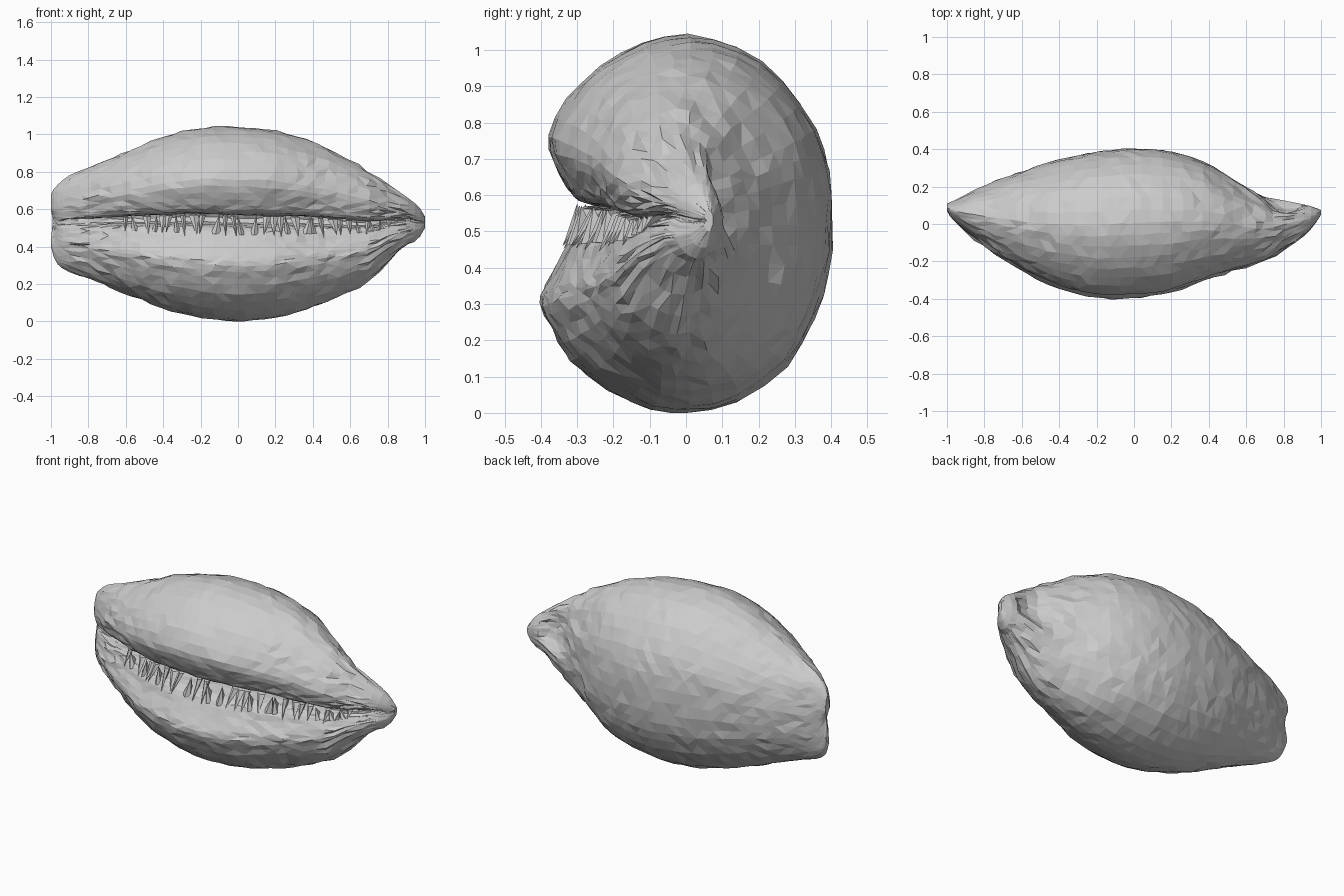
import bpy, bmesh, math, random
from mathutils import Vector

if "Cube" in bpy.data.objects:
    bpy.data.objects.remove(bpy.data.objects["Cube"])

random.seed(4)

# Stations along the shell: x, top z, bottom z, back y, front y
STATIONS = [
    (-1.00, .68, .40, .11, .07), (-.97, .725, .31, .125, .02),
    (-.90, .78, .265, .155, -.04), (-.80, .82, .23, .205, -.12),
    (-.60, .905, .15, .28, -.25), (-.40, .985, .07, .345, -.345),
    (-.20, 1.035, .02, .385, -.395), (0, 1.04, .0, .405, -.395),
    (.20, 1.02, .02, .385, -.365), (.40, .96, .075, .32, -.295),
    (.60, .86, .16, .195, -.23), (.70, .80, .22, .15, -.195),
    (.80, .73, .32, .13, -.14), (.90, .665, .41, .11, -.07),
    (.96, .62, .435, .09, -.01), (1.0, .56, .50, .075, .05)]

# Kidney-shaped cross-section (depth, height), both from -1 to 1
SECTION = [
    (1, 0), (.97, .29), (.88, .5), (.65, .76), (.35, .93), (0, 1),
    (-.3, .955), (-.6, .83), (-.82, .66), (-.95, .46), (-.91, .32),
    (-.82, .19), (-.73, .12), (-.52, .09), (-.3, .1),
    (-.3, .01), (-.5, -.01), (-.68, -.03), (-.79, -.08), (-.87, -.2),
    (-.97, -.34), (-1, -.43), (-.93, -.56), (-.8, -.72), (-.55, -.88),
    (-.25, -.98), (0, -1), (.35, -.94), (.68, -.75), (.88, -.5), (.97, -.27)]


def spline(p0, p1, p2, p3, t):
    return tuple(.5 * (2*b + (c-a)*t + (2*a-5*b+4*c-d)*t*t + (3*b-a-3*c+d)*t**3)
                 for a, b, c, d in zip(p0, p1, p2, p3))


def resample_loop(points, n):
    m = len(points)
    return [spline(points[i-1], points[i], points[(i+1) % m], points[(i+2) % m], k/n)
            for i in range(m) for k in range(n)]


# Smooth the station table
last = len(STATIONS) - 1
DENSE = [spline(STATIONS[max(i-1, 0)], STATIONS[i], STATIONS[i+1],
                STATIONS[min(i+2, last)], k/5) for i in range(last) for k in range(5)]
DENSE.append(STATIONS[-1])


def station(x):
    for a, b in zip(DENSE, DENSE[1:]):
        if x <= b[0] + 1e-6:
            t = (x - a[0]) / (b[0] - a[0])
            return [p + (q - p)*t for p, q in zip(a, b)]


def place(x, v, w):
    _, top, bot, back, front = station(x)
    # the slit becomes a shallow open canal toward both ends
    fade = min(1, max(0, (abs(x) - .62) / .25))
    if v < 0 and abs(w) < .15:
        v += (min(v, -.55) - v) * fade
    p = Vector((x, (back+front)/2 + v*(back-front)/2, (top+bot)/2 + w*(top-bot)/2))
    # hollow the back of the flat tip, just behind the shoulder
    if v > 0 and x > .68:
        p.y -= .07 * v * max(0, 1 - ((w - .35)/.6)**2) * max(0, 1 - ((x - .8)/.12)**2)
    return p


def make_object(name, bm):
    mesh = bpy.data.meshes.new(name)
    bm.to_mesh(mesh)
    bm.free()
    ob = bpy.data.objects.new(name, mesh)
    bpy.context.collection.objects.link(ob)
    return ob


# Shell body: lofted rings with slight surface irregularity
profile = resample_loop(SECTION, 2)
xs = [-1, -.985, -.965, -.94] + [-.9 + i*.055 for i in range(33)] + [.91, .945, .975, 1]
bm = bmesh.new()
rings = []
for x in xs:
    ring = []
    for v, w in profile:
        p = place(x, v, w)
        amount = .006 if abs(x) < .94 else .002
        shift = amount * 2 if abs(x) < .9 else 0
        p += Vector((random.uniform(-shift, shift), random.uniform(-amount, amount) * .7,
                     random.uniform(-amount, amount) * .7))
        p.z = max(p.z, 0)
        if x < -.93:      # notch in the blunt end
            p.x += .022 * max(0, 1 - ((w + .2) / .6)**2) * (-.93 - x) / .07
        ring.append(bm.verts.new(p))
    rings.append(ring)
n = len(profile)
for a, b in zip(rings, rings[1:]):
    for i in range(n):
        j = (i + 1) % n
        bm.faces.new((a[i], a[j], b[j], b[i]))
# Close both ends
for ring in (rings[0], rings[-1]):
    centre = bm.verts.new(sum((v.co for v in ring), Vector()) / n)
    for i in range(n):
        bm.faces.new((ring[i], ring[(i+1) % n], centre))
bmesh.ops.triangulate(bm, faces=bm.faces[:])
bmesh.ops.recalc_face_normals(bm, faces=bm.faces[:])
make_object("shell_body", bm)

# Teeth: irregular spikes crossing the slit, rising from or reaching down to the lower lip
bm = bmesh.new()
x, down = -.6, True
while x < .82:
    wide = random.uniform(.014, .028)
    size = .5 + .5 * min(1, (.95 - abs(x)) / .4)
    if down:
        root = place(x, -.66, .08)
        tip_at = place(x, -.84, -.12 - random.uniform(0, .05)) + Vector((0, -.006, 0))
    else:
        root = place(x, -.79, -.11)
        tip_at = place(x, -.75, .1)
    tip_at.x += random.uniform(-.025, .025)
    base = [bm.verts.new(root + Vector(o) * size) for o in
            ((-wide, 0, 0), (0, -.02, 0), (wide, 0, 0), (0, .06, .01))]
    tip = bm.verts.new(tip_at)
    for i in range(4):
        bm.faces.new((base[i], base[(i+1) % 4], tip))
    bm.faces.new(base[::-1])
    down = random.random() < .6
    x += random.uniform(.03, .07) if x < .65 else .028
bmesh.ops.recalc_face_normals(bm, faces=bm.faces[:])
make_object("lip_teeth", bm)
